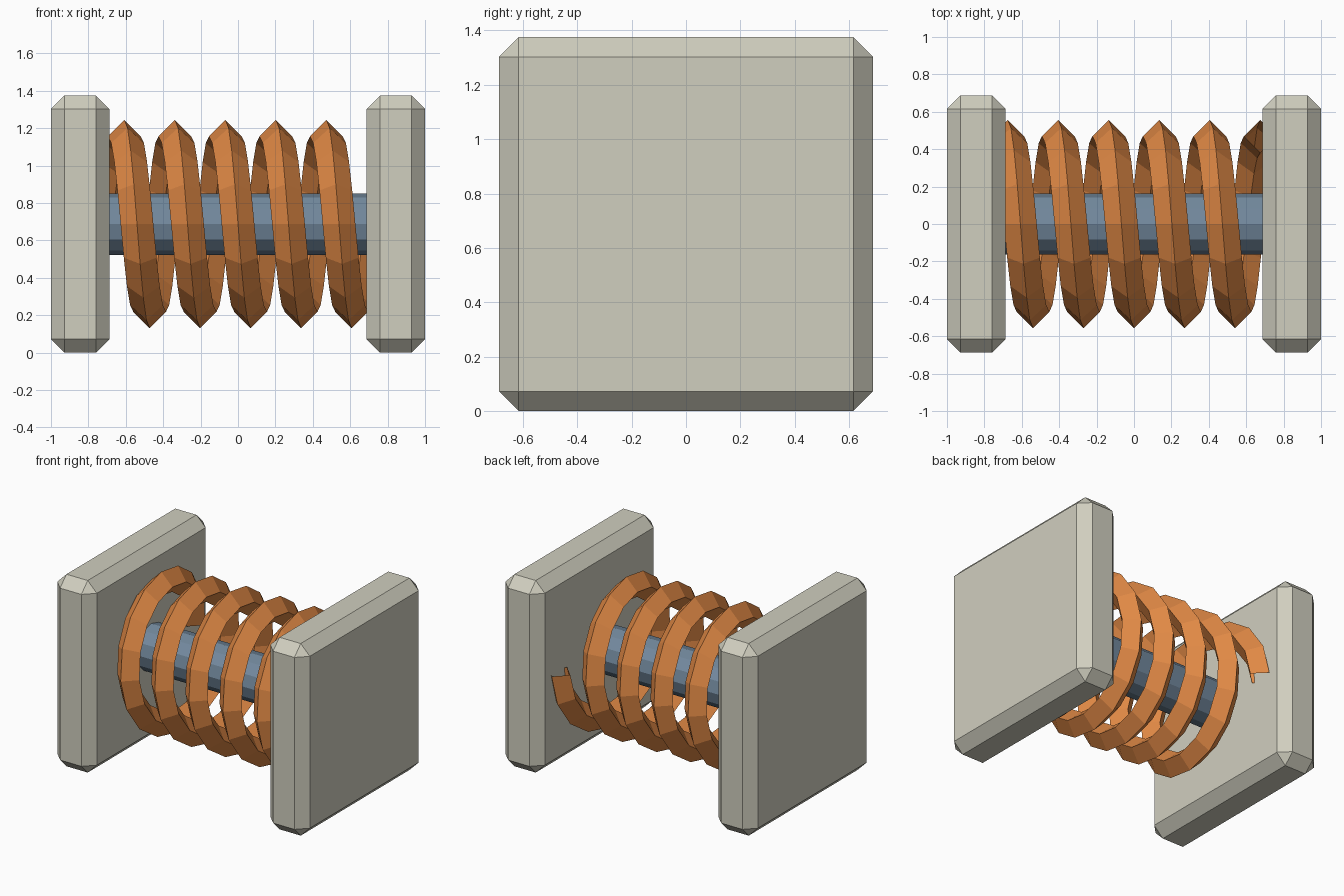
import bpy, bmesh
from math import cos, sin, pi
from mathutils import Matrix

if "Cube" in bpy.data.objects:
    bpy.data.objects.remove(bpy.data.objects["Cube"])

CZ = 0.6875  # height of the shared axis


def material(name, color):
    m = bpy.data.materials.new(name)
    m.diffuse_color = color
    m.use_nodes = True
    m.node_tree.nodes["Principled BSDF"].inputs["Base Color"].default_value = m.diffuse_color
    return m


def add_object(name, bm, mat):
    bmesh.ops.recalc_face_normals(bm, faces=bm.faces)
    me = bpy.data.meshes.new(name)
    bm.to_mesh(me)
    bm.free()
    me.materials.append(mat)
    ob = bpy.data.objects.new(name, me)
    ob.location.z = CZ
    bpy.context.collection.objects.link(ob)
    return ob


plate_mat = material("pale_plate", (0.63, 0.62, 0.52, 1))
coil_mat = material("copper_coil", (0.75, 0.25, 0.06, 1))
rod_mat = material("blue_steel", (0.17, 0.25, 0.34, 1))

# Chamfered square end plates
for name, side in (("left_plate", -1), ("right_plate", 1)):
    bm = bmesh.new()
    bmesh.ops.create_cube(bm, size=1)
    bmesh.ops.scale(bm, vec=(0.3125, 1.375, 1.375), verts=bm.verts)
    bmesh.ops.bevel(bm, geom=bm.edges[:], offset=0.072, segments=1,
                    affect='EDGES', profile=0.5)
    bmesh.ops.translate(bm, vec=(side * 0.84375, 0, 0), verts=bm.verts)
    add_object(name, bm, plate_mat)

# Twelve-sided rod joining the plates
bm = bmesh.new()
bmesh.ops.create_cone(bm, cap_ends=True, segments=12, radius1=0.164,
                      radius2=0.164, depth=1.39,
                      matrix=Matrix.Rotation(pi / 2, 4, 'Y'))
add_object("center_rod", bm, rod_mat)

# Coil spring: open-ended tube with a diamond section
TURNS, STEPS, PITCH, R, r = 5, 16, 0.27, 0.469, 0.0875
section = [(0, r), (r, 0), (0, -r), (-r, 0)]  # (along axis, radial)
bm = bmesh.new()
prev = None
for i in range(TURNS * STEPS + 1):
    a = 2 * pi * i / STEPS
    x = PITCH * (i / STEPS - TURNS / 2)
    ring = [bm.verts.new((x + dx, (R + dr) * cos(a), (R + dr) * sin(a)))
            for dx, dr in section]
    if prev:
        for k in range(4):
            n = (k + 1) % 4
            bm.faces.new((prev[k], prev[n], ring[n], ring[k]))
    prev = ring
add_object("coil_spring", bm, coil_mat)
